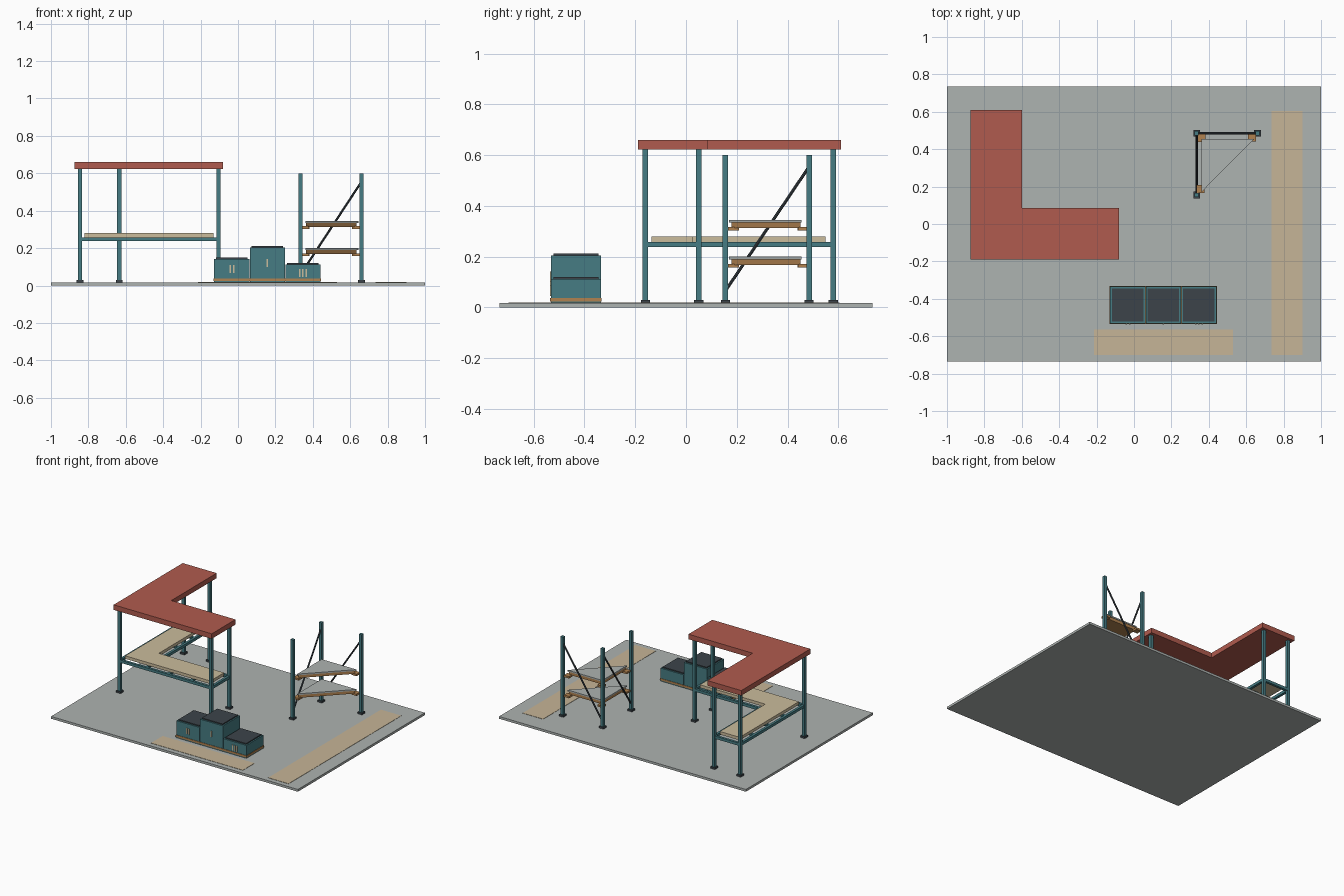
import bpy, bmesh
from mathutils import Vector

cube = bpy.data.objects.get("Cube")
if cube:
    bpy.data.objects.remove(cube, do_unlink=True)


def srgb(hex_code):
    parts = [int(hex_code[i:i + 2], 16) / 255 for i in (0, 2, 4)]
    return [c / 12.92 if c < 0.04 else ((c + 0.055) / 1.055) ** 2.4 for c in parts] + [1]


def material(name, hex_code):
    m = bpy.data.materials.new(name)
    m.use_nodes = True
    m.diffuse_color = srgb(hex_code)
    m.node_tree.nodes["Principled BSDF"].inputs["Base Color"].default_value = srgb(hex_code)
    return m


RED = material("brick red", "B05B4E")
TEAL = material("teal paint", "467C83")
DARK = material("charcoal", "3C444A")
GREY = material("concrete grey", "AEB3B1")
SAND = material("sand", "CBBC9C")
TAN = material("floor tan", "C6B597")
WOOD = material("orange wood", "B18250")


def finish(name, bm, mat):
    bmesh.ops.recalc_face_normals(bm, faces=bm.faces)
    mesh = bpy.data.meshes.new(name)
    bm.to_mesh(mesh)
    bm.free()
    mesh.materials.append(mat)
    obj = bpy.data.objects.new(name, mesh)
    bpy.context.collection.objects.link(obj)
    return obj


def prism(name, outline, z0, z1, mat):
    """Extrude a flat outline from z0 up to z1."""
    bm = bmesh.new()
    face = bm.faces.new([bm.verts.new((x, y, z0)) for x, y in outline])
    new = bmesh.ops.extrude_face_region(bm, geom=[face])["geom"]
    bmesh.ops.translate(bm, vec=(0, 0, z1 - z0),
                        verts=[v for v in new if isinstance(v, bmesh.types.BMVert)])
    return finish(name, bm, mat)


def box(name, x0, x1, y0, y1, z0, z1, mat):
    return prism(name, [(x0, y0), (x1, y0), (x1, y1), (x0, y1)], z0, z1, mat)


def block(name, x, y, half, z0, z1, mat):
    return box(name, x - half, x + half, y - half, y + half, z0, z1, mat)


def rod(name, a, b, radius, mat):
    a, b = Vector(a), Vector(b)
    bm = bmesh.new()
    bmesh.ops.create_cone(bm, cap_ends=True, segments=8, radius1=radius,
                          radius2=radius, depth=(b - a).length)
    obj = finish(name, bm, mat)
    obj.location = (a + b) / 2
    obj.rotation_euler = (b - a).to_track_quat("Z", "Y").to_euler()
    return obj


def l_shape(x0, x1, x2, y0, y1, y2):
    return [(x0, y0), (x2, y0), (x2, y1), (x1, y1), (x1, y2), (x0, y2)]


FLOOR = 0.017


def post(name, x, y, top):
    block(name, x, y, 0.011, FLOOR, top, TEAL)
    block(name + "_foot", x, y, 0.018, FLOOR, 0.03, DARK)


# Floor and painted lanes
box("floor", -1, 1, -0.735, 0.735, 0, FLOOR, GREY)
box("side_lane", 0.735, 0.9, -0.7, 0.605, FLOOR, FLOOR + 0.002, TAN)
box("front_lane", -0.215, 0.53, -0.7, -0.565, FLOOR, FLOOR + 0.002, TAN)

# L-shaped canopy, posts and counter
XA, XB, XC = -0.845, -0.635, -0.105
YA, YB, YC = -0.16, 0.05, 0.58
prism("canopy_roof", l_shape(-0.875, -0.6, -0.08, -0.19, 0.085, 0.61), 0.623, 0.66, RED)
for x, y in [(XA, YA), (XC, YA), (XC, YB), (XB, YC), (XA, YC)]:
    post("canopy_post", x, y, 0.623)
prism("counter_top", l_shape(-0.82, -0.66, -0.13, -0.135, 0.025, 0.55), 0.258, 0.28, SAND)
corners = l_shape(XA, XB, XC, YA, YB, YC)
for (xa, ya), (xb, yb) in zip(corners, corners[1:] + corners[:1]):
    box("counter_beam", min(xa, xb) - 0.009, max(xa, xb) + 0.009,
        min(ya, yb) - 0.009, max(ya, yb) + 0.009, 0.238, 0.258, TEAL)
for i in range(3):
    x, y = XB + 0.18 * i, YB + 0.18 * i
    box("counter_joist", x - 0.008, x + 0.008, YA, YB, 0.24, 0.257, TEAL)
    box("counter_joist", XA, XB, y - 0.008, y + 0.008, 0.24, 0.257, TEAL)

# Three-step podium with tally bars on the front
for name, x0, top, bars, bar_z in [("left", -0.127, 0.142, 2, 0.068),
                                   ("middle", 0.063, 0.204, 1, 0.1),
                                   ("right", 0.253, 0.112, 3, 0.046)]:
    x1 = x0 + 0.188
    box(name + "_step", x0, x1, -0.532, -0.335, FLOOR, top, TEAL)
    box(name + "_step_mat", x0 + 0.01, x1 - 0.01, -0.522, -0.345, top, top + 0.008, DARK)
    for i in range(bars):
        x = (x0 + x1) / 2 + (i - (bars - 1) / 2) * 0.018
        box(name + "_tally", x - 0.004, x + 0.004, -0.536, -0.531, bar_z, bar_z + 0.042, SAND)
box("podium_trim", -0.13, 0.444, -0.535, -0.332, 0.024, 0.038, WOOD)

# Corner rack: posts, diagonal braces, triangular shelves on brackets
PX, QX, PY, QY = 0.335, 0.66, 0.155, 0.485
for x, y in [(PX, PY), (PX, QY), (QX, QY)]:
    post("rack_post", x, y, 0.6)
rod("back_brace", (PX, QY, 0.06), (QX, QY, 0.555), 0.006, DARK)
rod("side_brace", (PX, PY, 0.065), (PX, QY, 0.555), 0.006, DARK)
for top in (0.2, 0.345):
    prism("shelf_top", [(0.36, 0.17), (0.643, 0.455), (0.36, 0.455)], top - 0.01, top, GREY)
    prism("shelf_frame", [(0.364, 0.18), (0.633, 0.451), (0.364, 0.451)],
          top - 0.032, top - 0.01, WOOD)
    for x, y in [(0.355, 0.187), (0.361, 0.46), (0.63, 0.463)]:
        block("shelf_bracket", x, y, 0.021, top - 0.042, top - 0.028, WOOD)
